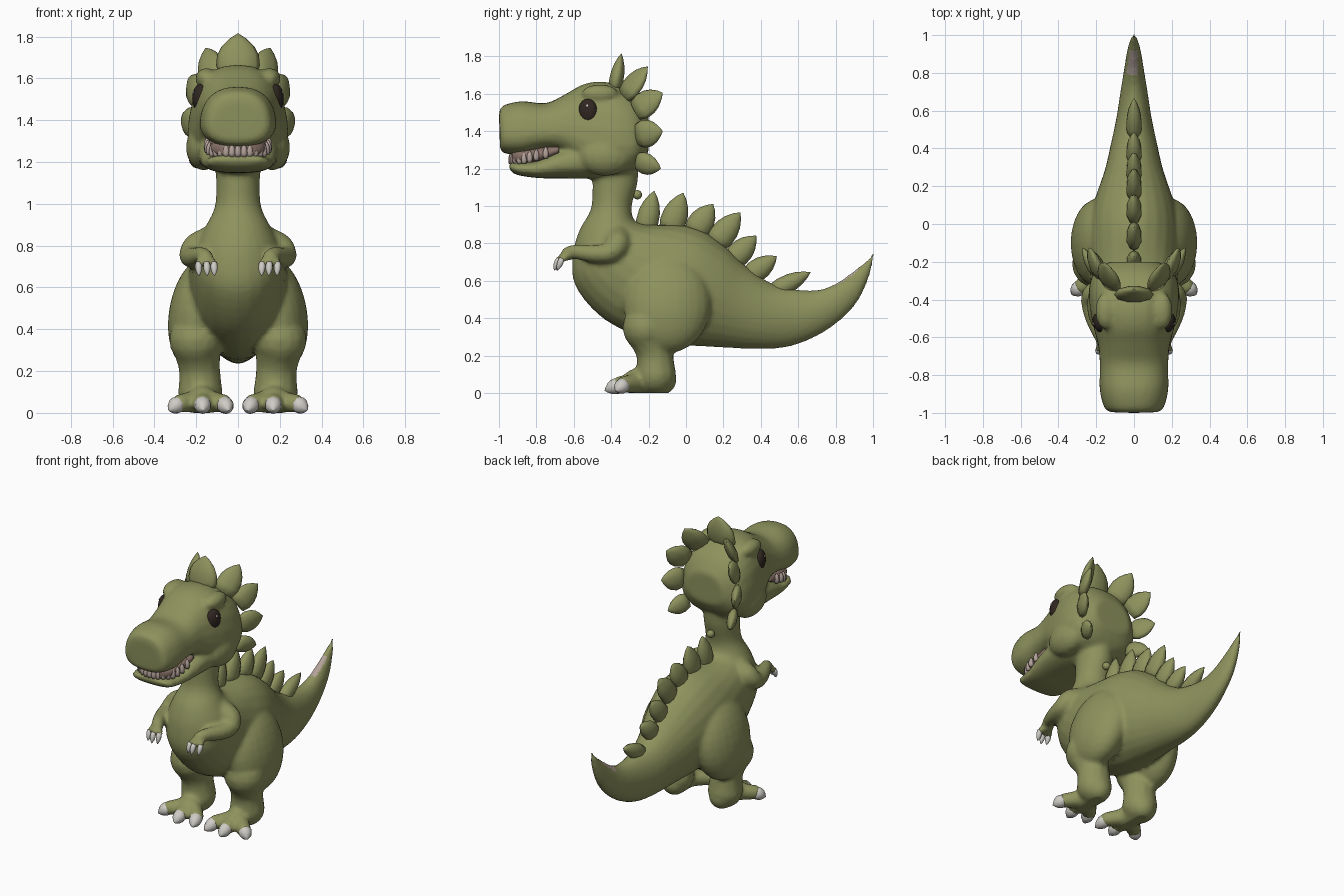
import bpy, bmesh
from math import sin, cos, pi, radians, copysign
from mathutils import Vector, Matrix, Euler

if "Cube" in bpy.data.objects:
    bpy.data.objects.remove(bpy.data.objects["Cube"], do_unlink=True)


def material(name, colour):
    m = bpy.data.materials.new(name)
    m.use_nodes = True
    m.diffuse_color = (*colour, 1)
    m.node_tree.nodes["Principled BSDF"].inputs["Base Color"].default_value = (*colour, 1)
    return m


OLIVE = material("olive_skin", (0.27, 0.29, 0.11))
DARK = material("dark_brown", (0.03, 0.02, 0.015))
IVORY = material("claw_ivory", (0.62, 0.6, 0.56))
PINK = material("pale_pink", (0.45, 0.36, 0.32))
MOUTH = material("mouth_brown", (0.25, 0.17, 0.14))


def finish(bm, name, *mats):
    bmesh.ops.recalc_face_normals(bm, faces=bm.faces)
    mesh = bpy.data.meshes.new(name)
    bm.to_mesh(mesh)
    bm.free()
    for m in mats:
        mesh.materials.append(m)
    mesh.shade_smooth()
    ob = bpy.data.objects.new(name, mesh)
    bpy.context.collection.objects.link(ob)
    return ob


def skin(bm, rings):
    """Bridge a list of point rings and cap the ends."""
    loops = [[bm.verts.new(p) for p in r] for r in rings]
    n = len(loops[0])
    for a, b in zip(loops, loops[1:]):
        for i in range(n):
            bm.faces.new((a[i], a[(i + 1) % n], b[(i + 1) % n], b[i]))
    bm.faces.new(loops[0])
    bm.faces.new(loops[-1])


def densify(rows, steps=4):
    """Catmull-Rom interpolation of number rows."""
    out = []
    for i in range(len(rows) - 1):
        quad = [rows[max(i - 1, 0)], rows[i], rows[i + 1], rows[min(i + 2, len(rows) - 1)]]
        for k in range(steps):
            t = k / steps
            out.append([b + t / 2 * (c - a + t * (2 * a - 5 * b + 4 * c - d + t * (3 * (b - c) + d - a)))
                        for a, b, c, d in zip(*quad)])
    return out + [list(rows[-1])]


def loft(bm, rows, power=1.0, taper=0.0, sides=24):
    """Rows: top y, top z, bottom y, bottom z, half width."""
    rings = []
    for ty, tz, by, bz, w in densify(rows):
        ring = []
        for i in range(sides):
            a = 2 * pi * i / sides
            u, v = (copysign(abs(f) ** power, f) for f in (sin(a), cos(a)))
            ring.append((w * u * (1 - taper * v),
                         (ty + by + v * (ty - by)) / 2, (tz + bz + v * (tz - bz)) / 2))
        rings.append(ring)
    skin(bm, rings)


def blob(bm, centre, radii, rot=(0, 0, 0), sides=16, rows=9):
    """Ellipsoid."""
    mat = Matrix.LocRotScale(Vector(centre), Euler(rot), Vector(radii))
    rings = []
    for j in range(rows):
        p = .1 + (pi - .2) * j / (rows - 1)
        rings.append([mat @ Vector((sin(p) * cos(2 * pi * i / sides), sin(p) * sin(2 * pi * i / sides), cos(p)))
                      for i in range(sides)])
    skin(bm, rings)


def limb(bm, side, points, sides=12):
    """Round-ended tube through x, y, z, radius points."""
    rows = densify(points)
    centres = [Vector((side * x, y, z)) for x, y, z, r in rows]
    across, rings = Vector((.6, .3, .74)), []
    for i, row in enumerate(rows):
        tangent = (centres[min(i + 1, len(rows) - 1)] - centres[max(i - 1, 0)]).normalized()
        across = (across - across.project(tangent)).normalized()
        other = tangent.cross(across)
        rings.append([centres[i] + row[3] * (across * cos(2 * pi * k / sides) + other * sin(2 * pi * k / sides))
                      for k in range(sides)])
    skin(bm, rings)
    for i in (0, -1):
        blob(bm, centres[i], [rows[i][3]] * 3)


def leaf(bm, base, tip, across, width, thick):
    """Pointed lens-shaped plate, or a claw when width equals thick."""
    base, tip = Vector(base), Vector(tip)
    axis = tip - base
    across = Vector(across)
    across = (across - across.project(axis)).normalized()
    normal = axis.cross(across).normalized()
    rings = []
    for t, f in ((0, .8), (.25, 1), (.5, .95), (.7, .74), (.88, .38), (1, .02)):
        rings.append([base + axis * t + across * (width * f * cos(i * pi / 5))
                      + normal * (thick * f * sin(i * pi / 5)) for i in range(10)])
    skin(bm, rings)


# Body: neck, torso and tail
bm = bmesh.new()
loft(bm, [(-.25, 1.25, -.5, 1.25, .11), (-.26, 1.12, -.5, 1.1, .105), (-.29, 1.0, -.51, .98, .11),
          (-.28, .93, -.57, .87, .15), (-.24, .905, -.605, .74, .19), (-.16, .9, -.595, .58, .22),
          (-.05, .9, -.47, .42, .235), (.04, .885, -.3, .32, .245), (.12, .85, -.1, .265, .235),
          (.22, .775, .08, .25, .2), (.32, .68, .25, .24, .155), (.45, .59, .42, .235, .12),
          (.58, .555, .56, .25, .092), (.7, .55, .7, .305, .072), (.8, .585, .82, .385, .054),
          (.9, .655, .915, .485, .038), (.97, .715, .975, .61, .022), (1.0, .755, 1.01, .74, .008)])

# Head: skull with snout, then lower jaw
loft(bm, [(-1.0, 1.49, -.995, 1.33, .1), (-.98, 1.535, -.98, 1.285, .15), (-.88, 1.56, -.88, 1.275, .178),
          (-.75, 1.55, -.75, 1.3, .178), (-.65, 1.595, -.65, 1.28, .185), (-.55, 1.65, -.55, 1.2, .21),
          (-.45, 1.665, -.45, 1.16, .23), (-.35, 1.64, -.35, 1.16, .235), (-.26, 1.58, -.26, 1.2, .21),
          (-.2, 1.49, -.2, 1.29, .13)], .8, .14)
loft(bm, [(-.95, 1.23, -.945, 1.2, .1), (-.91, 1.235, -.91, 1.168, .145), (-.8, 1.245, -.8, 1.15, .165),
          (-.68, 1.3, -.68, 1.147, .185), (-.5, 1.35, -.5, 1.147, .2), (-.4, 1.35, -.4, 1.17, .2)], .8)

for s in (-1, 1):
    # Cheeks and brows
    blob(bm, (s * .165, -.43, 1.27), (.085, .15, .11))
    blob(bm, (s * .15, -.46, 1.6), (.055, .1, .05))
    # Thighs, shins and feet
    blob(bm, (s * .19, -.1, .48), (.14, .235, .27), (0, -s * radians(10), 0), 24, 15)
    limb(bm, s, [(.2, -.21, .35, .13), (.185, -.17, .22, .1), (.18, -.16, .1, .108)])
    limb(bm, s, [(.175, -.13, .07, .08), (.17, -.27, .06, .07)])
    for x, y in ((.275, -.33), (.17, -.355), (.07, -.34)):
        limb(bm, s, [(.17, -.24, .06, .06), (x, y, .045, .045)])
    # Arms and fingers
    limb(bm, s, [(.13, -.37, .81, .085), (.2, -.37, .79, .07), (.228, -.41, .75, .054),
                 (.21, -.5, .745, .048), (.175, -.59, .755, .04), (.155, -.63, .745, .038)])
    for x, y in ((.115, -.665), (.15, -.675), (.19, -.66)):
        limb(bm, s, [(.155, -.63, .745, .03), (x, y, .715, .019)])

body = finish(bm, "body", OLIVE, PINK)
remesh = body.modifiers.new("blend", 'REMESH')
remesh.mode = 'VOXEL'
remesh.voxel_size = 0.014
relax = body.modifiers.new("relax", 'SMOOTH')
relax.factor = 0.5
relax.iterations = 4
bpy.context.view_layer.objects.active = body
for mod in ("blend", "relax"):
    bpy.ops.object.modifier_apply(modifier=mod)
for v in body.data.vertices:
    v.co.z = max(v.co.z, 0)
# Pale patch on top of the tail tip
for p in body.data.polygons:
    c = p.center
    p.material_index = int(.79 < c.y < .92 and c.z > .55 and p.normal.z > .45 and c.x < .02)
body.data.shade_smooth()

# Back plates along the spine
bm = bmesh.new()
for by, bz, ty, tz, w in ((-.22, .86, -.17, 1.08, .06), (-.09, .86, -.015, 1.07, .07),
                          (.04, .85, .145, 1.01, .07), (.15, .79, .29, .965, .07),
                          (.24, .7, .375, .84, .065), (.33, .62, .485, .73, .06),
                          (.46, .54, .665, .645, .05)):
    leaf(bm, (0, by, bz), (0, ty, tz), (0, tz - bz, by - ty), w, .042)
blob(bm, (0, -.26, 1.06), (.025, .025, .025))
finish(bm, "back_plates", OLIVE)

# Head frill: one centre plate and four mirrored pairs
rim = [Vector(p) for p in ((0, -.385, 1.61), (.12, -.33, 1.59), (.185, -.27, 1.51),
                           (.2, -.26, 1.38), (.17, -.26, 1.24))]
tips = ((0, -.345, 1.815), (.155, -.205, 1.745), (.235, -.125, 1.605), (.272, -.125, 1.4), (.23, -.135, 1.2))
bm = bmesh.new()
leaf(bm, rim[0], tips[0], (1, 0, 0), .105, .04)
for s in (-1, 1):
    flip = Vector((s, 1, 1))
    for i in range(1, 5):
        along = rim[min(i + 1, 4)] - rim[i - 1]
        leaf(bm, rim[i] * flip, Vector(tips[i]) * flip, along * flip, .075 if i < 4 else .06, .032)
finish(bm, "head_frill", OLIVE)

# Eyes, their highlights and nostrils
eyes, glints, nostrils = bmesh.new(), bmesh.new(), bmesh.new()
for s in (-1, 1):
    blob(eyes, (s * .18, -.525, 1.505), (.036, .054, .068), (0, 0, -s * radians(22)), 20, 13)
    blob(glints, (s * .211, -.527, 1.535), (.006, .008, .008))
    blob(nostrils, (s * .06, -.983, 1.465), (.01, .01, .007))
finish(eyes, "eyes", DARK)
finish(glints, "eye_highlights", IVORY)
finish(nostrils, "nostrils", DARK)

# Mouth lining and lower teeth
bm = bmesh.new()
loft(bm, [(-.93, 1.31, -.93, 1.22, .08), (-.89, 1.31, -.89, 1.22, .125),
          (-.78, 1.32, -.78, 1.23, .145), (-.68, 1.33, -.68, 1.27, .15)], .8)
finish(bm, "mouth_lining", MOUTH)
bm = bmesh.new()
for i in range(17):
    a = pi * i / 16
    y = -.75 - .185 * abs(sin(a)) ** .8
    lift = .25 * max(y + .87, 0)
    leaf(bm, (.148 * cos(a), y, 1.225 + lift), (.148 * cos(a), y, 1.29 + lift), (1, 0, 0), .016, .016)
finish(bm, "teeth", PINK)

# Toe and finger claws
toes, fingers = bmesh.new(), bmesh.new()
for s in (-1, 1):
    for x, y, tx, ty in ((.275, -.325, .33, -.375), (.17, -.345, .168, -.435), (.07, -.33, .045, -.42)):
        leaf(toes, (s * x, y, .05), (s * tx, ty, .012), (1, -s, 0), .041, .041)
    for x, y in ((.115, -.668), (.15, -.68), (.19, -.663)):
        leaf(fingers, (s * x, y, .72), (s * x * .98, y - .025, .655), (1, 0, 0), .017, .017)
finish(toes, "toe_claws", IVORY)
finish(fingers, "finger_claws", IVORY)
